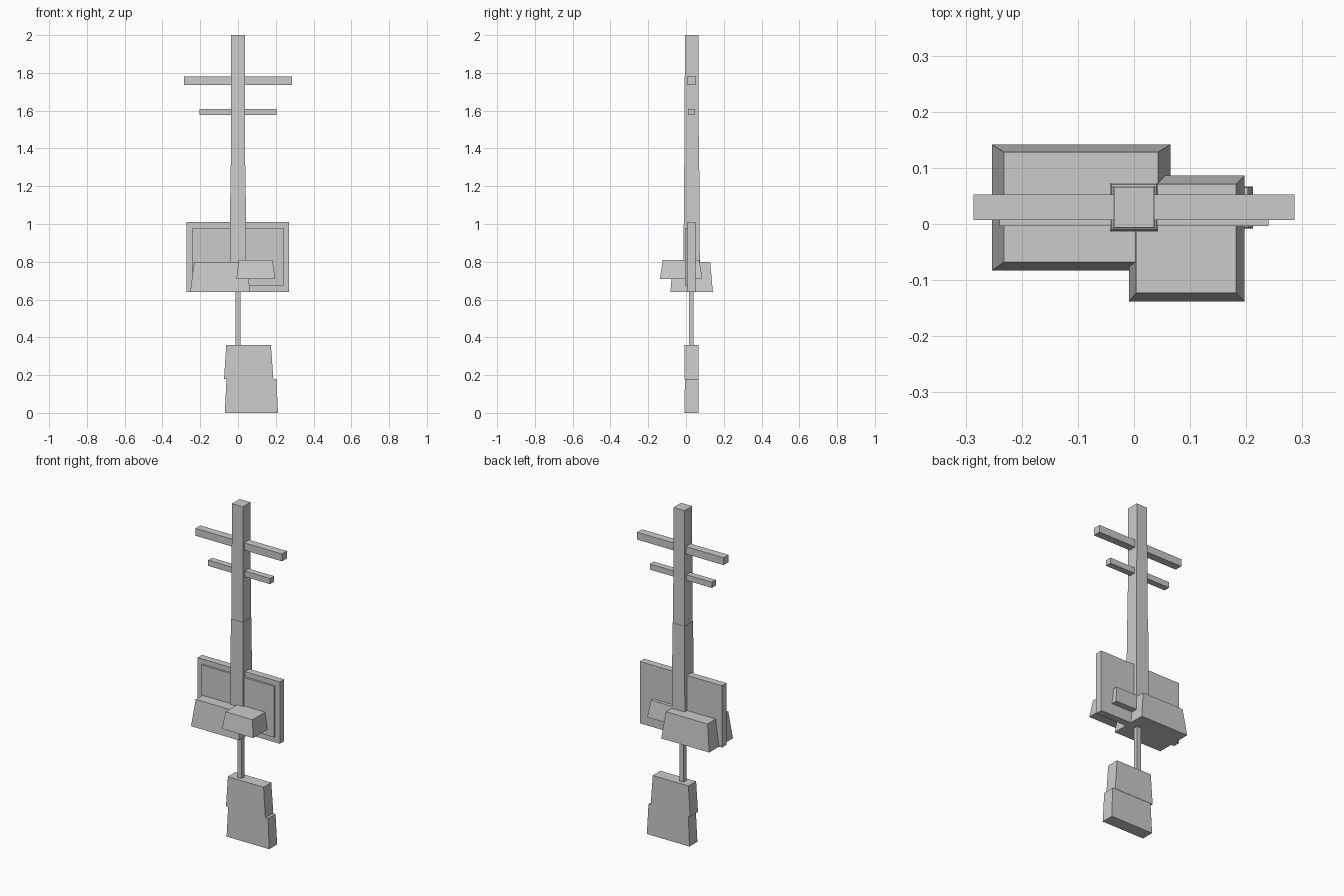
import bpy, bmesh

if "Cube" in bpy.data.objects:
    bpy.data.objects.remove(bpy.data.objects["Cube"])


def frustum(name, z0, z1, bottom, top=None):
    """Four-sided block; bottom and top are (x0, x1, y0, y1) rectangles."""
    top = top or bottom
    bm = bmesh.new()
    rings = []
    for z, (x0, x1, y0, y1) in ((z0, bottom), (z1, top)):
        rings.append([bm.verts.new((x, y, z)) for x, y in
                      ((x0, y0), (x1, y0), (x1, y1), (x0, y1))])
    lo, hi = rings
    bm.faces.new(lo[::-1])
    bm.faces.new(hi)
    for i in range(4):
        j = (i + 1) % 4
        bm.faces.new((lo[i], lo[j], hi[j], hi[i]))
    me = bpy.data.meshes.new(name)
    bm.to_mesh(me)
    bm.free()
    ob = bpy.data.objects.new(name, me)
    bpy.context.collection.objects.link(ob)
    return ob


def square(r, cy=0.03):
    return (-r, r, cy - r, cy + r)


# Blade at the foot: two overlapping tapered blocks
frustum("blade_lower", 0.0, 0.18, (-0.07, 0.212, -0.008, 0.067), (-0.061, 0.203, -0.006, 0.065))
frustum("blade_upper", 0.18, 0.36, (-0.074, 0.187, -0.008, 0.067), (-0.062, 0.174, -0.007, 0.066))

# Thin rod joining the blade to the body
frustum("rod", 0.34, 0.70, square(0.013, 0.028))

# Body: framed plate with a raised front panel
frustum("body_plate", 0.64, 1.01, (-0.273, 0.271, 0.008, 0.05))
frustum("body_front_panel", 0.675, 0.98, (-0.24, 0.24, -0.004, 0.02))

# Tapered boxes crossing the body
frustum("large_box", 0.64, 0.80, (-0.253, 0.065, -0.083, 0.142), (-0.232, 0.043, -0.068, 0.128))
frustum("small_box", 0.71, 0.81, (-0.009, 0.197, -0.138, 0.086), (0.004, 0.182, -0.123, 0.071))

# Mast in two tapered sections
frustum("mast_lower", 0.65, 1.31, square(0.044), square(0.040))
frustum("mast_upper", 1.29, 2.0, square(0.038), square(0.036))

# Crossbars
frustum("crossbar_top", 1.736, 1.78, (-0.286, 0.286, 0.007, 0.053))
frustum("crossbar_lower", 1.576, 1.61, (-0.205, 0.205, 0.011, 0.048))
